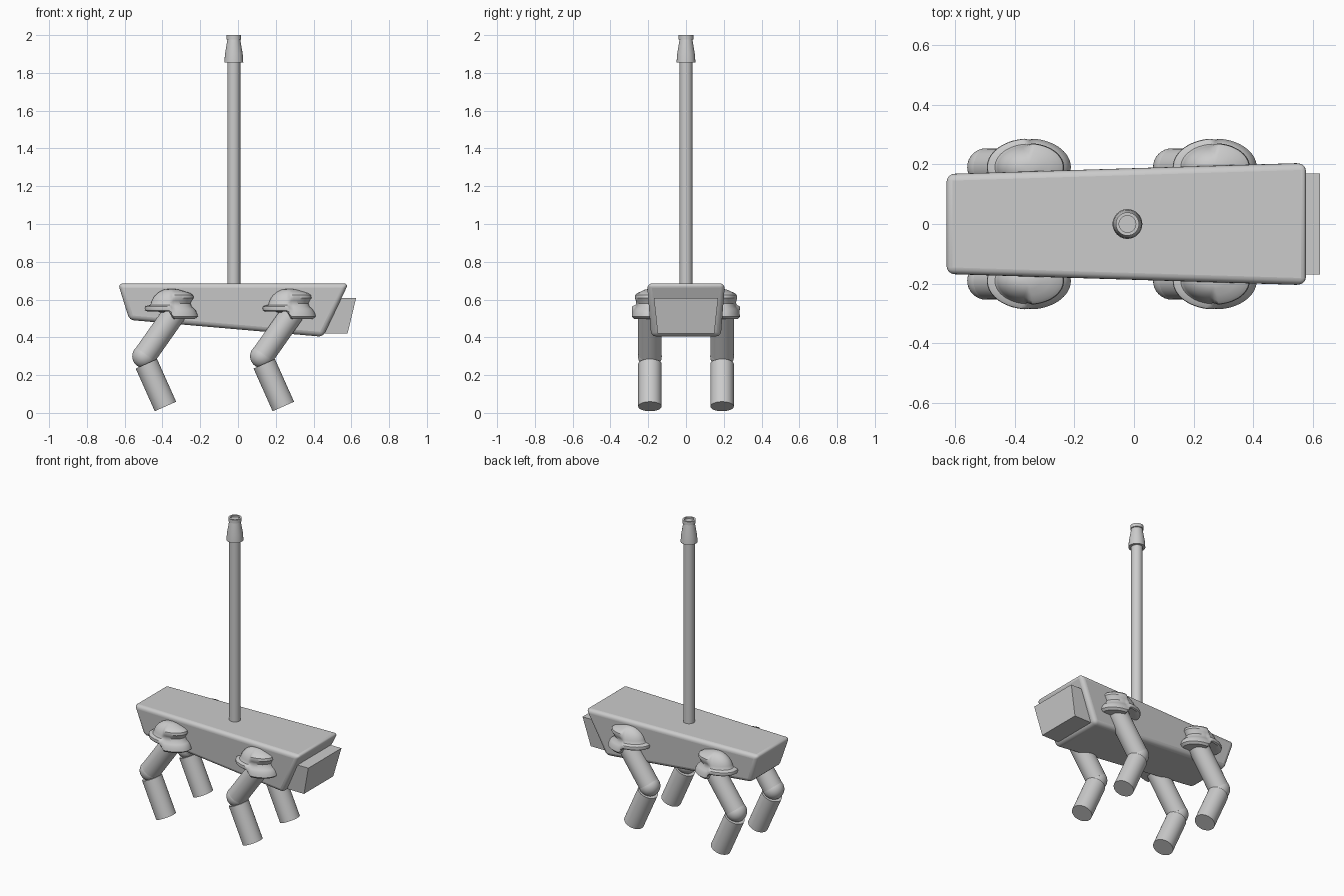
import bpy, bmesh, math
from mathutils import Vector

if "Cube" in bpy.data.objects:
    bpy.data.objects.remove(bpy.data.objects["Cube"])

grey = bpy.data.materials.new("light grey")
grey.diffuse_color = (0.6, 0.6, 0.6, 1)
grey.use_nodes = True
grey.node_tree.nodes["Principled BSDF"].inputs["Base Color"].default_value = grey.diffuse_color


def finish(name, bm, bevel=0, angle=35):
    bmesh.ops.recalc_face_normals(bm, faces=bm.faces)
    me = bpy.data.meshes.new(name)
    bm.to_mesh(me)
    bm.free()
    ob = bpy.data.objects.new(name, me)
    bpy.context.collection.objects.link(ob)
    me.materials.append(grey)
    if bevel:
        m = ob.modifiers.new("rounding", 'BEVEL')
        m.width, m.segments = bevel, 4
    bpy.ops.object.select_all(action='DESELECT')
    ob.select_set(True)
    bpy.context.view_layer.objects.active = ob
    bpy.ops.object.shade_smooth_by_angle(angle=math.radians(angle))
    return ob


def hull_box(name, corners, bevel=0):
    """Side profile of four (x, z, half width) corners, mirrored across y."""
    bm = bmesh.new()
    a = [bm.verts.new((x, -w, z)) for x, z, w in corners]
    b = [bm.verts.new((x, w, z)) for x, z, w in corners]
    bm.faces.new(a)
    bm.faces.new(b)
    for i in range(4):
        j = (i + 1) % 4
        bm.faces.new((a[i], a[j], b[j], b[i]))
    return finish(name, bm, bevel)


def rod(name, p, q, r):
    """Cylinder between two points."""
    p, q = Vector(p), Vector(q)
    bm = bmesh.new()
    bmesh.ops.create_cone(bm, cap_ends=True, segments=40, radius1=r, radius2=r,
                          depth=(q - p).length)
    rot = (q - p).to_track_quat('Z', 'Y').to_matrix().to_4x4()
    bmesh.ops.transform(bm, matrix=rot, verts=bm.verts)
    bmesh.ops.translate(bm, vec=(p + q) / 2, verts=bm.verts)
    return finish(name, bm)


def loft(name, rings):
    """Stack of closed point rings with capped ends."""
    bm = bmesh.new()
    vs = [[bm.verts.new(p) for p in ring] for ring in rings]
    n = len(vs[0])
    for u, v in zip(vs, vs[1:]):
        for i in range(n):
            j = (i + 1) % n
            bm.faces.new((u[i], u[j], v[j], v[i]))
    bm.faces.new(vs[0])
    bm.faces.new(vs[-1])
    return finish(name, bm)


# Tapered body and slanted head box
hull_box("body", [(-0.635, 0.685, 0.17), (0.585, 0.685, 0.207),
                  (0.45, 0.403, 0.185), (-0.575, 0.492, 0.155)], 0.025)
hull_box("head_box", [(0.45, 0.607, 0.17), (0.625, 0.607, 0.17),
                      (0.58, 0.42, 0.15), (0.44, 0.42, 0.15)])

# Mast with tapered tip and hollow cap
mast = [(0.034, 0.67), (0.034, 1.855), (0.05, 1.855), (0.047, 1.90), (0.035, 1.97),
        (0.034, 1.976), (0.039, 1.978), (0.039, 2.0), (0.028, 2.0), (0.028, 1.99)]
loft("mast", [[(-0.022 + r * math.cos(2 * math.pi * i / 40),
                r * math.sin(2 * math.pi * i / 40), z) for i in range(40)]
              for r, z in mast])

# Shoulder cover levels: rear radius, rear z, front radius, front z
levels = [(.015, .656, .015, .656), (.04, .652, .04, .652), (.065, .640, .07, .643),
          (.085, .623, .10, .634), (.097, .607, .115, .624), (.105, .590, .118, .608),
          (.109, .577, .108, .594), (.114, .571, .101, .580), (.128, .568, .108, .562),
          (.139, .563, .122, .550), (.141, .554, .130, .540), (.138, .543, .137, .525),
          (.128, .537, .141, .510), (.10, .536, .125, .498), (.07, .536, .07, .498)]


def shoulder(name, cx, cy):
    rings = []
    for rr, zr, rf, zf in levels:
        ring = []
        for i in range(64):
            t = 2 * math.pi * i / 64
            s = min(1, max(0, (math.cos(t) + 0.12) / 0.24))
            s = s * s * (3 - 2 * s)
            r, z = rr + (rf - rr) * s, zr + (zf - zr) * s
            ring.append((cx + r * math.cos(t), cy + 0.68 * r * math.sin(t), z))
        rings.append(ring)
    loft(name, rings)


# Four legs
for where, x in (("front", 0.0), ("rear", -0.624)):
    for side, y in (("right", -0.191), ("left", 0.191)):
        tag = f"{where}_{side}_"
        rod(tag + "upper_leg", (x + 0.135, y, 0.31), (x + 0.29, y, 0.53), 0.062)
        rod(tag + "lower_leg", (x + 0.139, y, 0.26), (x + 0.24, y, 0.034), 0.062)
        bm = bmesh.new()
        bmesh.ops.create_uvsphere(bm, u_segments=32, v_segments=20, radius=0.063)
        bmesh.ops.translate(bm, vec=(x + 0.127, y, 0.30), verts=bm.verts)
        finish(tag + "knee", bm)
        shoulder(tag + "shoulder", x + 0.271, y)
